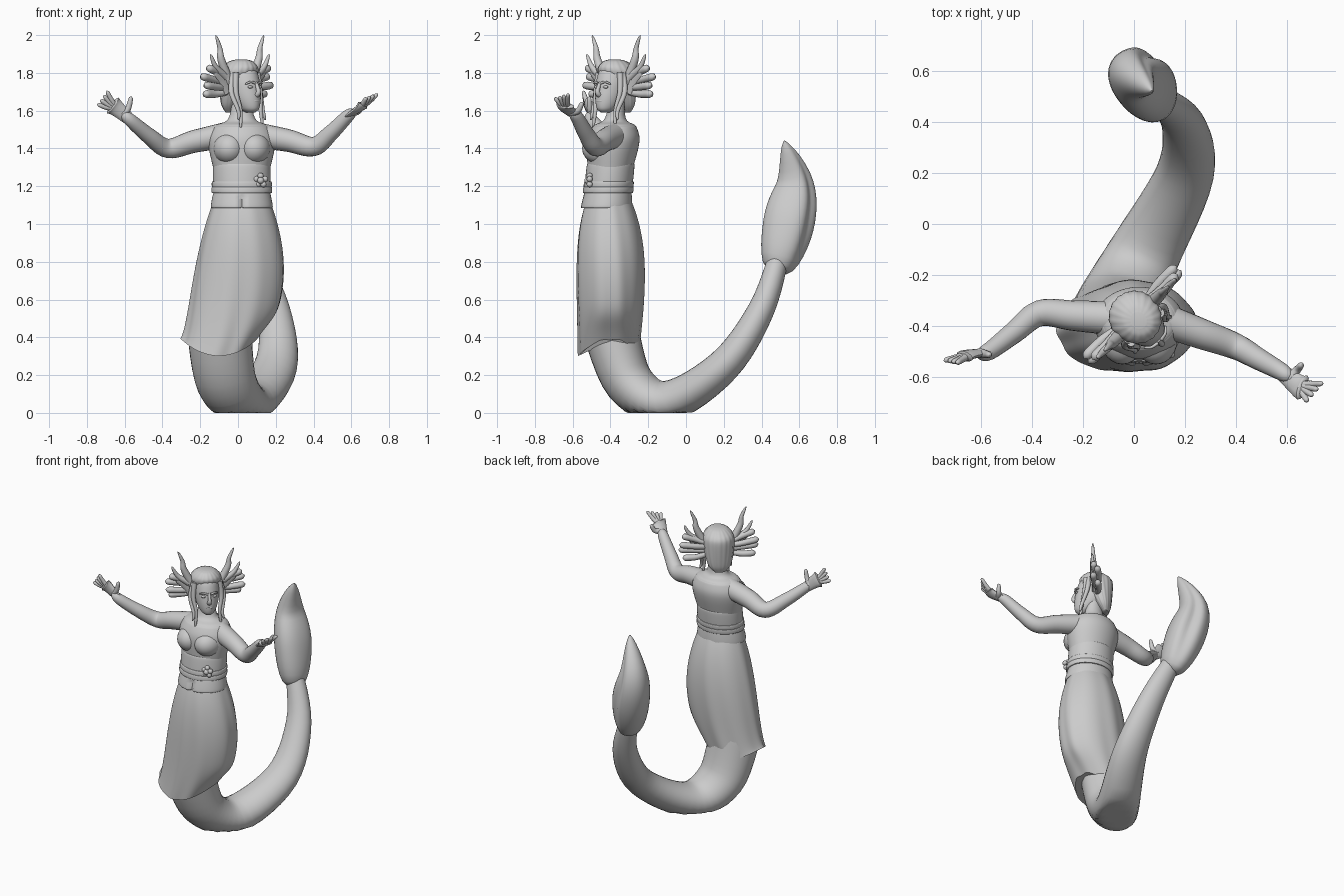
import bpy, bmesh, math
from math import sin, cos, pi, tau, sqrt
from mathutils import Vector, Matrix

if "Cube" in bpy.data.objects:
    bpy.data.objects.remove(bpy.data.objects["Cube"], do_unlink=True)

GREY = (.6, .6, .6, 1)
stone = bpy.data.materials.new("stone_grey")
stone.use_nodes = True
stone.diffuse_color = GREY
stone.node_tree.nodes["Principled BSDF"].inputs["Base Color"].default_value = GREY

X, Y, Z = Matrix.Identity(3)
WORLD = Matrix.Identity(4)
TORSO = Matrix.Translation((.02, -.4, 0))
# The head is turned towards its own left
HEAD = Matrix.Translation((.01, -.37, 0)) @ Matrix.Rotation(pi / 4, 4, "Z")


def finish(name, bm, place):
    bmesh.ops.recalc_face_normals(bm, faces=bm.faces)
    mesh = bpy.data.meshes.new(name)
    bm.to_mesh(mesh)
    bm.free()
    mesh.materials.append(stone)
    obj = bpy.data.objects.new(name, mesh)
    bpy.context.collection.objects.link(obj)
    obj.matrix_world = place
    bpy.ops.object.select_all(action="DESELECT")
    obj.select_set(True)
    bpy.context.view_layer.objects.active = obj
    bpy.ops.object.shade_smooth_by_angle(angle=pi / 3.5)


def spline(points, steps=6):
    """Smooth curve through the points, as Vectors."""
    points = [Vector(p) for p in points]
    last = len(points) - 1
    out = []
    for i in range(last):
        start, end = points[i], points[i + 1]
        leave = (end - points[max(i - 1, 0)]) / 2
        arrive = (points[min(i + 2, last)] - start) / 2
        for k in range(steps):
            t = k / steps
            ease = t * t * (3 - 2 * t)
            out.append(start.lerp(end, ease) + leave * t * (1 - t) ** 2 - arrive * t * t * (1 - t))
    return out + [points[last]]


def skin(name, rings, place, warp=None):
    """Closed surface over a list of rings of points."""
    bm = bmesh.new()
    rows = [[bm.verts.new(warp(p) if warp else p) for p in ring] for ring in rings]
    for low, high in zip(rows, rows[1:]):
        for k in range(len(low)):
            bm.faces.new((low[k - 1], low[k], high[k], high[k - 1]))
    bm.faces.new(rows[0])
    bm.faces.new(rows[-1])
    finish(name, bm, place)


def ellipse(centre, side, up, wide, deep, sides, ripple=None):
    ring = []
    for k in range(sides):
        a = tau * k / sides
        m = ripple(a) if ripple else 1
        ring.append(centre + (side * cos(a) * wide + up * sin(a) * deep) * m)
    return ring


def level(name, profile, depth, lean, place, ripple=None, warp=None, sides=48):
    """Upright form from (height, half width); depth and lean follow from height."""
    rings = [ellipse(Vector((0, lean(z), z)), X, Y, w, w * depth(z), sides, ripple)
             for z, w in spline(profile)]
    skin(name, rings, place, warp)


def sweep(name, points, size, hint, place=WORLD, sides=12, ripple=None, warp=None):
    """Form along a curve; size gives both radii at each fraction of the way."""
    path = spline(points)
    last = len(path) - 1
    rings = []
    for i, p in enumerate(path):
        along = (path[min(i + 1, last)] - path[max(i - 1, 0)]).normalized()
        side = (hint - along * hint.dot(along)).normalized()
        wide, deep = size(i / last)
        fold = (lambda a: ripple(a, i / last)) if ripple else None
        rings.append(ellipse(p, side, along.cross(side), wide, deep, sides, fold))
    skin(name, rings, place, warp)


def limb(name, points, thick, tip, hint=Y, place=WORLD, flat=1, sides=12):
    """Tapering round-ended tube."""
    def size(t):
        r = (thick + (tip - thick) * t) * sqrt(max(.01, 1 - max(0, t * 5 - 4) ** 2))
        return r, r * flat
    sweep(name, points, size, hint, place, sides)


def ball(name, centre, size, place=WORLD):
    bm = bmesh.new()
    bmesh.ops.create_uvsphere(bm, u_segments=24, v_segments=16, radius=1)
    bmesh.ops.transform(bm, verts=bm.verts, matrix=Matrix.LocRotScale(Vector(centre), None, Vector(size)))
    finish(name, bm, place)


# Torso, neck, bodice and bust
def body_depth(z):
    return .79


def body_lean(z):
    return (z - 1.3) / 10


level("torso", [(1.1, .14), (1.3, .15), (1.4, .17), (1.46, .17), (1.52, .14), (1.56, .07), (1.7, .045)],
      body_depth, body_lean, TORSO)
level("bodice", [(1.3, .152), (1.4, .174), (1.46, .174), (1.51, .15), (1.52, .135)],
      body_depth, body_lean, TORSO)
for s in (1, -1):
    ball("bust", (s * .066, -.05, 1.4), (.085, .1, .085), TORSO)


# Sash, cords and flared waist flaps
def band(name, z, half, width, flare=0, warp=None):
    rim = half * .8
    level(name, [(z - half, width + flare - .01), (z - rim, width + flare),
                 (z + rim, width), (z + half, width - .01)],
          lambda z: .83, body_lean, TORSO, warp=warp)


def crease(p):
    # The flaps part at the middle of the front
    if p.y < 0 and p.z < 1.15:
        p.y += max(0, .02 - abs(p.x))
    return p


band("sash", 1.26, .06, .152)
band("upper_cord", 1.21, .016, .158)
band("lower_cord", 1.18, .016, .16)
band("waist_flaps", 1.13, .045, .15, .014, crease)

# Flower clasp
ball("clasp_centre", (.12, -.52, 1.23), [.018] * 3)
for k in range(5):
    a = tau * k / 5 + pi / 2
    ball("clasp_petal", (.12 + cos(a) / 40, -.51, 1.23 + sin(a) / 40), [.016] * 3)


# Long pleated skirt with a curved, tilted hem
def pleats(a, low):
    return 1 + (.012 + .016 * low) * sin(9 * a - 2 * low) * (.6 + .4 * sin(4 * a + 1))


def hem(p):
    if p.z < .6:
        rise = 2 * (p.x + .1) ** 2 + .07 * (p.y + .45)
        p.z += rise * min(1, (.6 - p.z) * 3.4) ** 2
    return p


skirt = []
for i in range(41):
    t = i / 40
    low = 1 - t
    skirt.append(ellipse(Vector((.02 - .12 * low ** 3, -.41 + .01 * sin(pi * t), .31 + .81 * t)), X, Y,
                         .2 + .2 * t - .25 * t * t, .16 + .05 * t - .09 * t ** 4, 120,
                         lambda a: pleats(a, low)))
skin("skirt", skirt, WORLD, hem)


# Curling tail, flattened where it rests on the ground
def ground(p):
    p.z = max(p.z, 0)
    return p


sweep("tail", [(-.1, -.4, .44), (-.06, -.3, .16), (.05, -.1, .06), (.2, .2, .25), (.19, .4, .55), (.08, .5, .86)],
      lambda t: (.17 - .12 * t ** 1.5, .15 - .1 * t), X, sides=32, warp=ground)


# Folded tail fin, a long grooved bud bulging to one side
def fin_size(t):
    r = .05 * (1 - t) + .11 * sin(pi * t ** .8) + .004
    return r * .85, r


def fin_folds(a, t):
    return 1 - sin(pi * t) * (.28 * max(0, cos(a - 1)) ** 12 + .05 * (1 - cos(3 * a + 4)))


sweep("tail_fin", [(.1, .48, .75), (.04, .55, 1), (0, .58, 1.22), (.07, .52, 1.44)],
      fin_size, X, sides=48, ripple=fin_folds)

# Arms and hands: shoulder, elbow, wrist, palm, middle fingertip, spread of the fingers
ARMS = {
    "left": ((.1, -.37, 1.47), (.4, -.48, 1.41), (.58, -.58, 1.57), (.64, -.63, 1.61),
             (.71, -.66, 1.68), (.6, .7, .2)),
    "right": ((-.07, -.37, 1.47), (-.37, -.35, 1.4), (-.57, -.5, 1.55), (-.64, -.51, 1.61),
              (-.72, -.54, 1.67), (.5, -.1, .7)),
}
for label, joints in ARMS.items():
    shoulder, elbow, wrist, palm, tip, across = map(Vector, joints)
    upper = shoulder.lerp(elbow, .55) + Z * .005
    fore = elbow.lerp(wrist, .5) - Z * .01
    limb(label + "_arm", [shoulder, upper, elbow, fore, wrist, wrist.lerp(palm, .6)], .068, .026, sides=20)
    limb(label + "_palm", [wrist.lerp(palm, -.3), palm, palm.lerp(tip, .35)], .028, .058, across, flat=.42)
    for k in range(4):
        end = tip + across * (k - 1.5) * .034
        root = palm.lerp(end, .1)
        limb(label + "_finger", [root, root.lerp(end, .5) - Z * .006, end], .016, .01)
    base = wrist.lerp(palm, .5)
    limb(label + "_thumb", [base, base + across * .05, base + across * .08 + Z * .04], .02, .011)

# Head and face
level("head", [(1.59, .02), (1.61, .045), (1.65, .065), (1.7, .078), (1.76, .083), (1.82, .07), (1.86, .02)],
      lambda z: 1.3, lambda z: -1.1 * (1.86 - z) ** 2, HEAD)
limb("nose", [(0, -.12, 1.75), (0, -.14, 1.7), (0, -.12, 1.68)], .008, .017, X, HEAD)
ball("lips", (0, -.123, 1.65), (.024, .012, .009), HEAD)

# Hair cap, gathered at the nape
level("hair", [(1.59, .035), (1.63, .07), (1.7, .09), (1.79, .1), (1.83, .09), (1.86, .06), (1.87, .03)],
      lambda z: 1.1 - 2.5 * max(0, 1.83 - z), lambda z: .28 * (1.83 - z), HEAD,
      ripple=lambda a: 1 + sin(18 * a) / 60, sides=72)

for s in (1, -1):
    def side(*points):
        return [(s * x, y, z) for x, y, z in points]

    ball("eye", (s * .034, -.113, 1.725), (.017, .01, .008), HEAD)
    limb("brow", side((.01, -.127, 1.745), (.04, -.12, 1.752), (.06, -.1, 1.74)), .007, .005, Z, HEAD)
    # Hanging locks in front of the ears
    for out, low in ((0, 1.5), (.017, 1.55)):
        limb("hair_lock", side((.08, out - .05, 1.8), (.09 + out, out - .06, 1.7),
                               (.075 + out, -.08, 1.6), (.085 + out, -.09, low)), .018, .007, Y, HEAD)
    # Antler fins: tall horn, fork, web and blunt spines
    limb("tall_horn", side((.08, 0, 1.75), (.14, 0, 1.87), (.15, 0, 1.93), (.18, 0, 2)), .028, .006, Y, HEAD)
    limb("horn_fork", side((.11, 0, 1.78), (.18, 0, 1.83), (.22, 0, 1.9)), .024, .006, Y, HEAD)
    limb("fin_web", side((.07, 0, 1.72), (.12, 0, 1.77), (.19, 0, 1.82)), .014, .006, Y, HEAD, 4)
    for k in range(4):
        drop = .047 * k
        back = .01 + .025 * (k % 2)
        reach = .235 + sin(k * pi / 3) / 40
        limb("fin_spine", side((.07, .02, 1.77 - drop / 2), (.15, back, 1.8 - drop * .8),
                               (reach, back, 1.83 - drop)), .016, .022, Y, HEAD)
